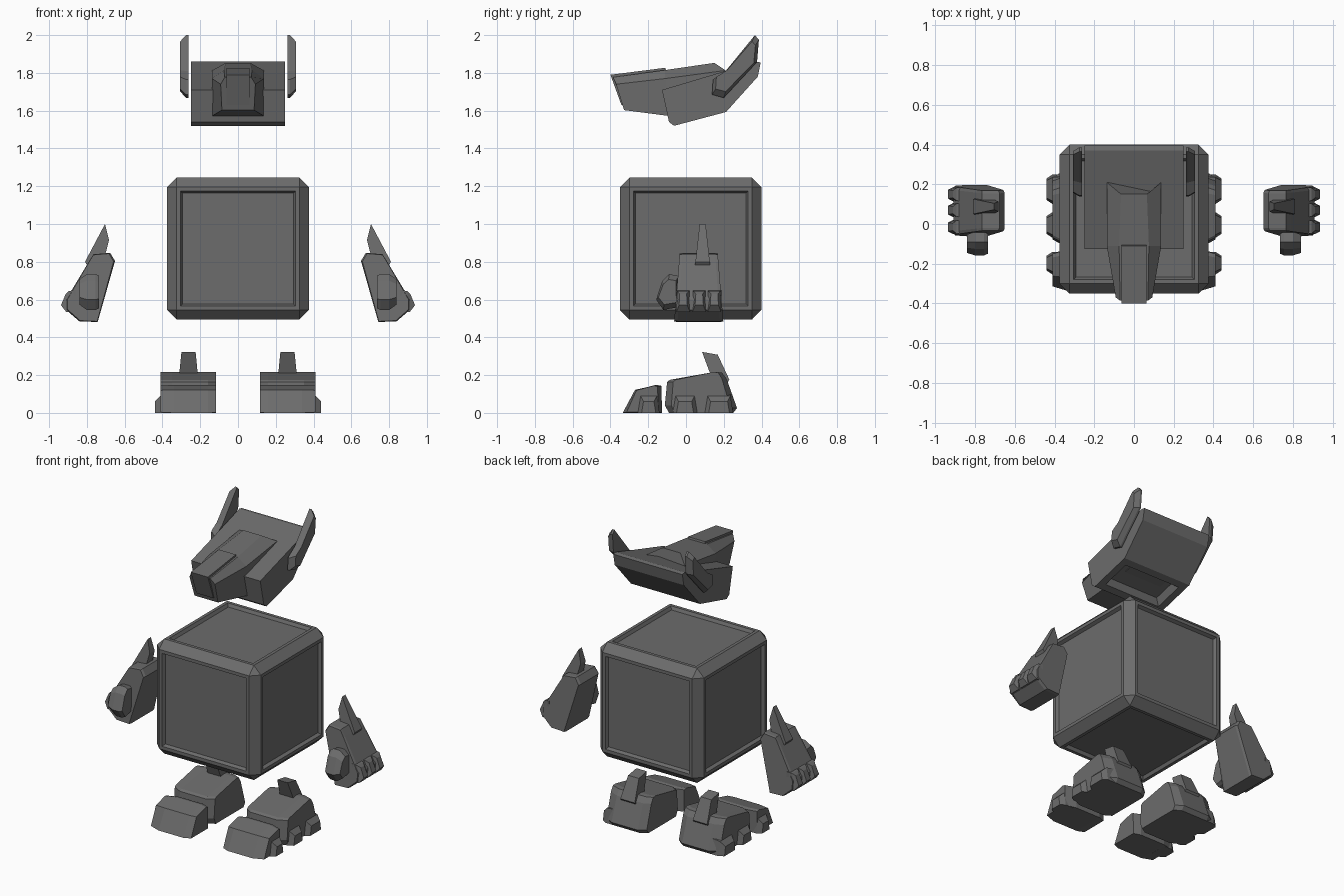
import bpy, bmesh
from mathutils import Vector

if "Cube" in bpy.data.objects:
    bpy.data.objects.remove(bpy.data.objects["Cube"])

# Dark grey finish shared by all parts
dark = bpy.data.materials.new("dark_grey")
dark.diffuse_color = (0.15, 0.15, 0.15, 1)
dark.use_nodes = True
dark.node_tree.nodes["Principled BSDF"].inputs["Base Color"].default_value = dark.diffuse_color


def finish(name, bm, mirror=False):
    bmesh.ops.recalc_face_normals(bm, faces=bm.faces)
    me = bpy.data.meshes.new(name)
    bm.to_mesh(me)
    bm.free()
    me.materials.append(dark)
    ob = bpy.data.objects.new(name, me)
    bpy.context.collection.objects.link(ob)
    if mirror:
        ob.modifiers.new("mirror", 'MIRROR').use_axis[0] = True
    return ob


def loft(rings):
    bm = bmesh.new()
    vs = [[bm.verts.new(p) for p in r] for r in rings]
    n = len(vs[0])
    for a, b in zip(vs, vs[1:]):
        for i in range(n):
            j = (i + 1) % n
            bm.faces.new((a[i], a[j], b[j], b[i]))
    bm.faces.new(vs[0][::-1])
    bm.faces.new(vs[-1])
    bmesh.ops.recalc_face_normals(bm, faces=bm.faces)
    return bm


def slab(profile, axis, levels, taper=None):
    """Extrude an outline along x or y; levels = (position, scale_u, scale_z).
    taper = (centre, z0, factor0, z1, factor1) scales the thickness by height."""
    us, zs = zip(*profile)
    cu, cz = (min(us) + max(us)) / 2, (min(zs) + max(zs)) / 2
    rings = []
    for pos, su, sz in levels:
        ring = []
        for u, z in profile:
            u, z, p = cu + (u - cu) * su, cz + (z - cz) * sz, pos
            if taper:
                c, z0, f0, z1, f1 = taper
                p = c + (pos - c) * (f0 + (f1 - f0) * (z - z0) / (z1 - z0))
            ring.append((p, u, z) if axis == 'x' else (u, p, z))
        rings.append(ring)
    return loft(rings)


def recess(bm, faces, border, slope, depth):
    bmesh.ops.recalc_face_normals(bm, faces=bm.faces)
    bmesh.ops.inset_individual(bm, faces=faces, thickness=border)
    bmesh.ops.inset_individual(bm, faces=faces, thickness=slope, depth=-depth)


# Body: chamfered cube with a sunken panel on every side
bm = bmesh.new()
bmesh.ops.create_cube(bm, size=0.75)
bmesh.ops.translate(bm, verts=bm.verts, vec=(0, 0.025, 0.87))
bmesh.ops.bevel(bm, geom=bm.edges[:], offset=0.05, segments=1, affect='EDGES')
recess(bm, [f for f in bm.faces if f.calc_area() > 0.3], 0.03, 0.015, 0.02)
finish("body", bm)

# Head shell with a recess underneath
bm = slab([(-.127, 1.71), (-.09, 1.54), (-.063, 1.52), (.212, 1.593),
           (.38, 1.78), (.395, 1.855), (.37, 1.86), (.175, 1.80)],
          'x', [(-.25, 1, 1), (.25, 1, 1)])
bottom = max(bm.faces, key=lambda f: f.normal.dot(Vector((0, .25, -.97))))
recess(bm, [bottom], 0.065, 0.035, 0.04)
finish("head", bm)

# Snout: chamfered wedge running forward from the head
sections = [[(.137, .21, 1.62), (.137, .21, 1.813), (.065, .15, 1.853)],
            [(.137, -.09, 1.572), (.137, -.11, 1.77), (.075, -.11, 1.815)],
            [(.085, -.328, 1.603), (.092, -.37, 1.74), (.07, -.386, 1.777)]]
finish("snout", loft([h + [(-x, y, z) for x, y, z in h[::-1]] for h in sections]))

# Nose plate
finish("nose_plate", slab([(-.10, 1.79), (-.11, 1.827), (-.40, 1.79), (-.342, 1.63), (-.25, 1.65)],
                          'x', [(-.062, 1, 1), (.062, 1, 1)]))

# Ears
finish("ears", slab([(.365, 2.0), (.386, 1.975), (.376, 1.857), (.20, 1.668), (.138, 1.685), (.143, 1.765), (.21, 1.81)],
                    'x', [(.262, 1, 1), (.275, 1, 1), (.306, .85, .8)]), True)

# Hands: tilted tapering block, knuckles, thumb and wrist spike
finish("hands", slab([(.651, .805), (.677, .847), (.765, .84), (.79, .80), (.91, .60), (.91, .545), (.84, .485), (.743, .481)],
                     'y', [(-.063, .94, .98), (-.045, 1, 1), (.18, 1, 1), (.198, .94, .98)],
                     (.067, .48, 1, .847, .77)), True)
for i, y in enumerate((-.015, .07, .15)):
    finish(f"knuckle_{i + 1}", loft([
        [(.86, y - .037, .65), (.86, y + .037, .65), (.86, y + .037, .53), (.86, y - .037, .53)],
        [(.895, y - .032, .645), (.895, y + .032, .645), (.91, y + .036, .535), (.91, y - .036, .535)],
        [(.912, y - .018, .63), (.912, y + .018, .63), (.937, y + .022, .57), (.937, y - .022, .57)]]), True)
side = [(-.04, .725), (-.09, .735), (-.125, .70), (-.158, .60), (-.12, .545), (-.04, .56)]
finish("thumbs", slab([(y, z) for y, z in side], 'x',
                      [(.735, .85, .9), (.755, 1, 1), (.80, 1, 1), (.84, .8, .7)]), True)
finish("wrist_spikes", slab([(.704, 1.0), (.683, .915), (.72, .77), (.78, .75), (.81, .80)],
                            'y', [(.05, 1, 1), (.126, 1, 1)], (.088, .80, 1, 1.0, .42)), True)

# Feet: heel block, toe block, side claws and ankle spike
finish("feet", slab([(-.09, 0), (-.112, .04), (-.10, .164), (-.085, .175), (.16, .216), (.19, .214), (.215, .18), (.27, .026), (.25, 0)],
                    'x', [(.116, .84, 1), (.16, 1, 1), (.35, 1, 1), (.41, .82, 1)]), True)
finish("toes", slab([(-.335, 0), (-.27, .122), (-.153, .148), (-.13, .143), (-.127, 0)],
                    'x', [(.116, .84, .98), (.16, 1, 1), (.34, 1, 1), (.41, .8, .95)]), True)
for i, (a, b) in enumerate(((-.255, -.14), (-.07, .06), (.10, .25))):
    finish(f"claw_{i + 1}", loft([[(.35, a, 0), (.35, b, 0), (.35, b - .01, .10), (.35, a + .01, .10)],
                                  [(.41, a, 0), (.41, b, 0), (.41, b - .015, .09), (.41, a + .015, .09)],
                                  [(.44, a + .02, 0), (.44, b - .02, 0), (.44, b - .03, .06), (.44, a + .03, .06)]]), True)
finish("ankle_spikes", slab([(.085, .323), (.168, .308), (.23, .175), (.21, .15), (.13, .17), (.127, .21)],
                            'x', [(.21, 1, 1), (.314, 1, 1)], (.262, .175, 1, .323, .72)), True)
